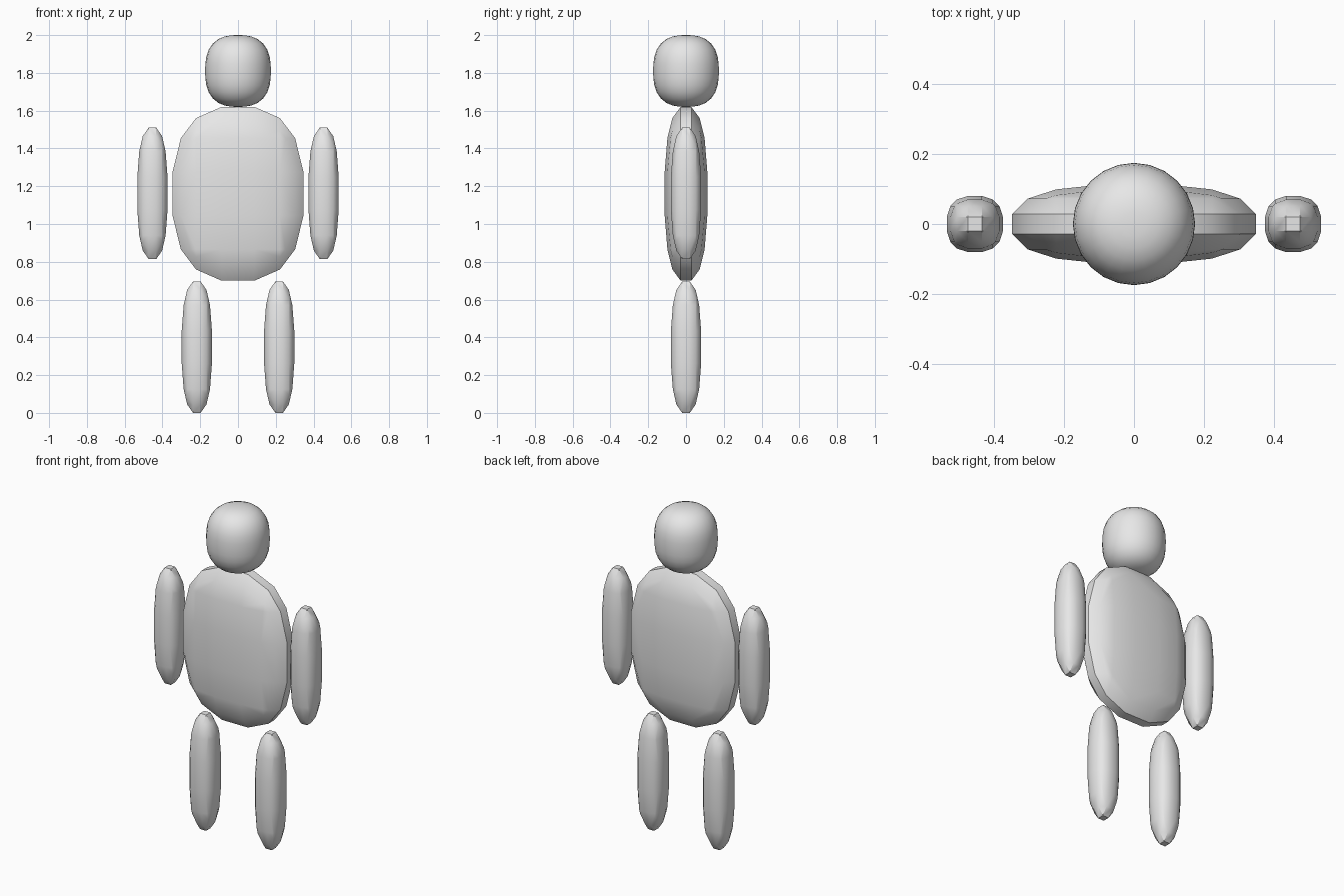
import bpy, bmesh, math
from mathutils import Vector

cube = bpy.data.objects.get("Cube")
if cube:
    bpy.data.objects.remove(cube, do_unlink=True)

grey = bpy.data.materials.new("plain grey")
grey.use_nodes = True
colour = (0.8, 0.8, 0.8, 1)
grey.diffuse_color = colour
grey.node_tree.nodes["Principled BSDF"].inputs["Base Color"].default_value = colour

POWER = 2.75  # squareness of the rounded blocks


def finish(name, bm, centre, half, angle):
    """Scale and place a unit shape, colour it and shade it."""
    for v in bm.verts:
        v.co = Vector(c + h * p for c, h, p in zip(centre, half, v.co))
    bmesh.ops.recalc_face_normals(bm, faces=bm.faces)
    mesh = bpy.data.meshes.new(name)
    bm.to_mesh(mesh)
    bm.free()
    mesh.materials.append(grey)
    obj = bpy.data.objects.new(name, mesh)
    bpy.context.collection.objects.link(obj)
    bpy.ops.object.select_all(action='DESELECT')
    obj.select_set(True)
    bpy.context.view_layer.objects.active = obj
    bpy.ops.object.shade_smooth_by_angle(angle=math.radians(angle))


def rounded_block(name, centre, half):
    """Low-poly pillow: a four-by-four grid of points on each side."""
    bm = bmesh.new()
    steps = (-0.64, -0.25, 0.25, 0.64)
    for axis in range(3):
        for side in (-1, 1):
            for u in steps:
                for v in steps:
                    w = (1 - abs(u) ** POWER - abs(v) ** POWER) ** (1 / POWER)
                    if max(abs(u), abs(v)) < 0.3:
                        w = 1
                    p = [u, v]
                    p.insert(axis, side * w)
                    bm.verts.new(p)
    bmesh.ops.convex_hull(bm, input=bm.verts[:])
    bmesh.ops.join_triangles(bm, faces=bm.faces[:], angle_face_threshold=0.6,
                             angle_shape_threshold=1.2)
    finish(name, bm, centre, half, 30)


# Torso
rounded_block("torso", (0, 0, 1.16), (0.347, 0.113, 0.46))

# Arms and legs
for side, label in ((-1, "right"), (1, "left")):
    rounded_block(label + "_arm", (side * 0.453, 0, 1.162), (0.08, 0.08, 0.348))
    rounded_block(label + "_leg", (side * 0.218, 0, 0.348), (0.08, 0.08, 0.348))

# Head: a ball, round from above and squarer from the side
bm = bmesh.new()
bmesh.ops.create_uvsphere(bm, u_segments=24, v_segments=16, radius=1)
for v in bm.verts:
    r = math.hypot(v.co.x, v.co.y)
    k = (r ** 2.6 + abs(v.co.z) ** 2.6) ** (-1 / 2.6)
    v.co *= k
finish("head", bm, (0, 0, 1.81), (0.174, 0.174, 0.19), 40)
